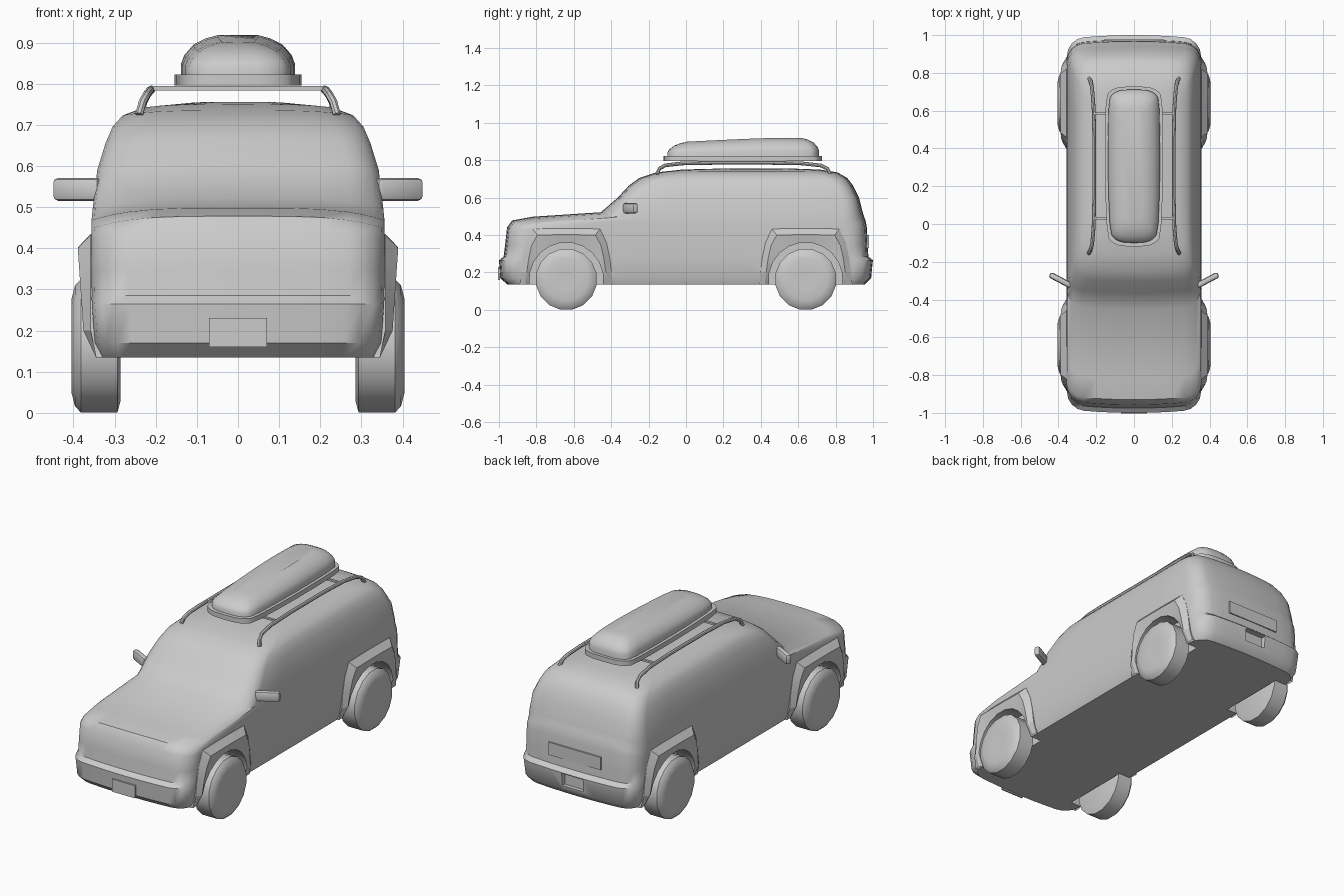
import bpy, bmesh, math
from mathutils import Matrix, Vector

if "Cube" in bpy.data.objects:
    bpy.data.objects.remove(bpy.data.objects["Cube"])

grey = bpy.data.materials.new("plain grey")
grey.use_nodes = True
COLOUR = (0.6, 0.6, 0.6, 1)
grey.diffuse_color = COLOUR
grey.node_tree.nodes["Principled BSDF"].inputs["Base Color"].default_value = COLOUR


def add_object(name, bm, angle=40):
    bmesh.ops.recalc_face_normals(bm, faces=bm.faces)
    mesh = bpy.data.meshes.new(name)
    bm.to_mesh(mesh)
    bm.free()
    mesh.materials.append(grey)
    ob = bpy.data.objects.new(name, mesh)
    bpy.context.collection.objects.link(ob)
    smooth(ob, angle)
    return ob


def smooth(ob, angle=40):
    bpy.ops.object.select_all(action='DESELECT')
    ob.select_set(True)
    bpy.context.view_layer.objects.active = ob
    bpy.ops.object.shade_smooth_by_angle(angle=math.radians(angle))


def loft(name, rings, caps=True, closed=True, wrap=False, angle=40):
    """Skin a list of equal-length point rings."""
    bm = bmesh.new()
    rows = [[bm.verts.new(p) for p in ring] for ring in rings]
    n = len(rows[0])
    pairs = list(zip(rows, rows[1:])) + ([(rows[-1], rows[0])] if wrap else [])
    for a, b in pairs:
        for i in range(n if closed else n - 1):
            j = (i + 1) % n
            bm.faces.new((a[i], a[j], b[j], b[i]))
    if caps:
        bm.faces.new(rows[0])
        bm.faces.new(rows[-1])
    return add_object(name, bm, angle)


def box(name, centre, size, bevel=0, turn=0):
    bm = bmesh.new()
    bmesh.ops.create_cube(bm, size=1)
    bmesh.ops.scale(bm, vec=size, verts=bm.verts)
    if bevel:
        bmesh.ops.bevel(bm, geom=bm.edges[:], offset=bevel, segments=2,
                        profile=0.5, affect='EDGES')
    bmesh.ops.transform(bm, verts=bm.verts,
                        matrix=Matrix.Translation(centre) @ Matrix.Rotation(turn, 4, 'Z'))
    return add_object(name, bm)


def lathe(name, profile, sx, y, z, sides):
    """Spin (x, radius) pairs around the wheel axle."""
    rings = [[(sx * x, y + r * math.sin(t), z + r * math.cos(t))
              for t in (2 * math.pi * (i + 0.5) / sides for i in range(sides))]
             for x, r in profile]
    return loft(name, rings)


def cut(target, cutter):
    cutter.hide_render = True
    mod = target.modifiers.new("cut", 'BOOLEAN')
    mod.operation = 'DIFFERENCE'
    mod.solver = 'EXACT'
    mod.object = cutter
    bpy.context.view_layer.objects.active = target
    bpy.ops.object.modifier_apply(modifier=mod.name)
    bpy.data.objects.remove(cutter)


# Body: stacked rounded outlines (height, front, back, half width, corner, crown)
def outline(z, front, back, w, r, crown, bow=0.02):
    half = []
    for y0, s in ((front, 1), (back, -1)):
        end = [((w - r) * i / 4, y0) for i in range(5)]
        end += [(w - r + r * math.sin(t), y0 + s * r * (1 - math.cos(t)))
                for t in (math.pi / 8 * k for k in range(1, 5))]
        end = [(x, y + s * bow * (x / w) ** 2) for x, y in end]
        if s > 0:
            half += end
        else:
            a, b = half[-1][1], end[-1][1]
            half += [(w, a + (b - a) * i / 6) for i in range(1, 6)] + end[::-1]
    full = half + [(-x, y) for x, y in half[-2:0:-1]]
    return [(x, y, z - crown * abs(x / w) ** 4) for x, y in full]


LEVELS = [
    (.135, -.955, .955, .335, .08, 0),
    (.17, -.993, .99, .348, .09, 0),
    (.265, -1, 1, .355, .09, 0),
    (.285, -.975, .975, .356, .09, 0),
    (.35, -.967, .972, .357, .09, .005),
    (.44, -.957, .967, .357, .09, .015),
    (.478, -.93, .96, .356, .09, .03),
    (.498, -.82, .952, .356, .09, .03),
    (.522, -.455, .945, .353, .08, .025),
    (.60, -.365, .925, .342, .07, .01),
    (.665, -.305, .893, .322, .07, .01),
    (.705, -.25, .862, .305, .07, .01),
    (.735, -.16, .81, .28, .08, .012),
    (.75, -.02, .72, .23, .08, .008),
    (.756, .2, .55, .12, .06, .003),
]
body = loft("body", [outline(*lv) for lv in LEVELS])

# Wheel wells and rear hitch recess
AXLES = {"front": -.64, "rear": .64}
AXLE_Z = .163
for y in AXLES.values():
    for sx in (1, -1):
        cut(body, lathe("well_cutter", [(.27, .2), (.5, .2)], sx, y, AXLE_Z, 20))
cut(body, box("hitch_cutter", (0, 1, .225), (.13, .06, .07)))
smooth(body)

# Fenders and wheels
def flare_x(z):
    if z < .19:
        return .345 + (z - .135) / .055 * .03
    return .375 + (z - .19) / .22 * .015


FLARE = [(.25, .135), (.242, .2), (.232, .28), (.215, .36), (.18, .433), (.06, .435)]
LIP = [(.22, .135), (.212, .2), (.2, .28), (.185, .345), (.155, .4), (.05, .402)]


def mirrored(path):
    return path + [(-d, z) for d, z in path[::-1]]


ARCH = [(.198 * math.cos(a), AXLE_Z + .198 * math.sin(a))
        for a in (math.radians(-8 + 196 * i / 11) for i in range(12))]
TYRE = [(.285, .135), (.293, .165), (.382, .165), (.396, .15), (.405, .115), (.402, .05)]
for end, y in AXLES.items():
    for side, sx in (("left", 1), ("right", -1)):
        rings = [[(sx * .33, y + d, z) for d, z in mirrored(FLARE)],
                 [(sx * min(.358, flare_x(z)), y + d, z) for d, z in mirrored(FLARE)],
                 [(sx * flare_x(z), y + d, z) for d, z in mirrored(LIP)],
                 [(sx * (flare_x(z) - .008), y + d, z) for d, z in ARCH],
                 [(sx * .33, y + d, z) for d, z in ARCH]]
        loft(f"{end}_{side}_fender", rings, caps=False, closed=False, wrap=True, angle=25)
        lathe(f"{end}_{side}_wheel", TYRE, sx, y, AXLE_Z, 16)

# Plates
box("front_plate", (0, -1, .195), (.14, .009, .07))
box("tailgate_panel", (0, .973, .365), (.32, .009, .07))

# Side mirrors
for side, sx in (("left", 1), ("right", -1)):
    box(f"{side}_mirror", (sx * .39, -.297, .543), (.128, .032, .056), .013,
        sx * math.radians(28))

# Roof rails and crossbars
def tube(name, points, radius):
    rings = []
    for i, p in enumerate(points):
        along = (Vector(points[min(i + 1, len(points) - 1)])
                 - Vector(points[max(i - 1, 0)])).normalized()
        side = along.cross(Vector((0, 0, 1))).normalized()
        up = side.cross(along)
        rings.append([Vector(p) + radius * (side * math.cos(t) + up * math.sin(t))
                      for t in (math.pi / 4 * k for k in range(8))])
    loft(name, rings)


RAIL = [(.24, -.155, .725), (.232, -.142, .755), (.222, -.11, .773), (.214, -.02, .783),
        (.21, .15, .786), (.21, .45, .786), (.214, .62, .783), (.222, .72, .772),
        (.23, .757, .755), (.238, .772, .72)]
for side, sx in (("left", 1), ("right", -1)):
    tube(f"{side}_roof_rail", [(sx * x, y, z) for x, y, z in RAIL], .01)
for end, y in (("front", .03), ("rear", .585)):
    box(f"{end}_crossbar", (0, y, .789), (.42, .012, .01))

# Cargo box: tapered plan with rounded ends
def pod_ring(inset, height):
    y0, y1 = -.1 + inset * 1.2, .712 - inset
    ring = []
    for i in range(32):
        t = 2 * math.pi * i / 32
        c, s = math.cos(t), math.sin(t)
        w = (.138 + .008 * s) - inset
        x = w * math.copysign(abs(c) ** .6, c)
        straight = (y1 - y0) / 2 - .12
        y = (y0 + y1) / 2 + math.copysign(abs(s) ** .75, s) * .12
        y += straight * max(-1, min(1, 2.2 * s))
        slope = .78 + .22 * min(1, max(0, (y + .1) / .5))
        ring.append((x, y, .81 + height * slope))
    return ring


loft("cargo_box_lid", [pod_ring(*p) for p in
     ((0, 0), (0, .04), (.008, .06), (.03, .085), (.06, .1), (.09, .108))])
loft("cargo_box_tray", [[(x, y, z) for x, y, _ in pod_ring(-.016, 0)]
                        for z in (.795, .822)])
